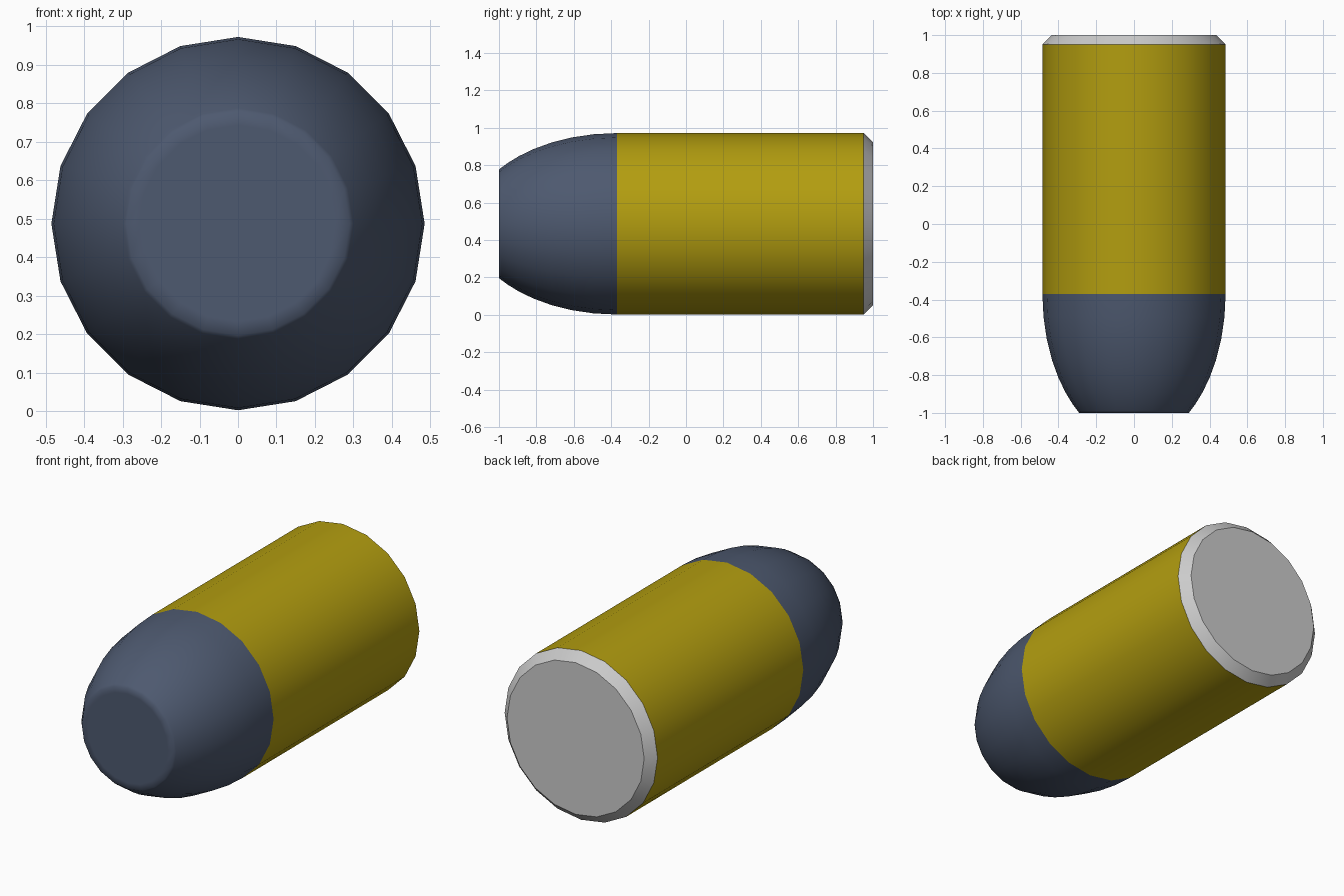
import bpy, bmesh, math

if "Cube" in bpy.data.objects:
    bpy.data.objects.remove(bpy.data.objects["Cube"])

SIDES = 20
R = 0.485
CENTRE_Z = 0.487
CASE_FRONT, CASE_BACK = -0.37, 0.95


def lathe(name, profile, colour=None, cap_front=False, cap_back=False, angle=40):
    """Spin (y, radius) points, listed front to back, around the long axis."""
    bm = bmesh.new()
    rings = []
    for y, r in profile:
        rings.append([bm.verts.new((r * math.cos(2 * math.pi * i / SIDES), y,
                                    CENTRE_Z + r * math.sin(2 * math.pi * i / SIDES)))
                      for i in range(SIDES)])
    for a, b in zip(rings, rings[1:]):
        for i in range(SIDES):
            j = (i + 1) % SIDES
            bm.faces.new((a[i], b[i], b[j], a[j]))
    if cap_front:
        bm.faces.new(rings[0])
    if cap_back:
        bm.faces.new(rings[-1][::-1])
    bmesh.ops.recalc_face_normals(bm, faces=bm.faces)
    # outward check for the open tubes
    f = max(bm.faces, key=lambda f: abs(f.normal.z))
    if f.normal.z * (f.calc_center_median().z - CENTRE_Z) < 0:
        bmesh.ops.reverse_faces(bm, faces=bm.faces)
    mesh = bpy.data.meshes.new(name)
    bm.to_mesh(mesh)
    bm.free()
    obj = bpy.data.objects.new(name, mesh)
    bpy.context.collection.objects.link(obj)
    if colour:
        mat = bpy.data.materials.new(name + "_colour")
        mat.diffuse_color = (*colour, 1)
        mat.use_nodes = True
        mat.node_tree.nodes["Principled BSDF"].inputs["Base Color"].default_value = mat.diffuse_color
        mesh.materials.append(mat)
    bpy.ops.object.select_all(action='DESELECT')
    obj.select_set(True)
    bpy.context.view_layer.objects.active = obj
    bpy.ops.object.shade_smooth_by_angle(angle=math.radians(angle))
    return obj


# Rounded nose: part of an ellipse, cut off flat at the tip
LENGTH = 0.786
nose = [(-1.0, 0.255)]
for k in range(9):
    t = 0.63 * math.sin(math.pi / 2 * (1 - k / 8))
    nose.append((CASE_FRONT - t, R * math.sqrt(1 - (t / LENGTH) ** 2)))
lathe("nose", nose, (0.075, 0.1, 0.16), cap_front=True, angle=80)

# Straight tubular casing
lathe("casing", [(CASE_FRONT, R), (CASE_BACK, R)], (0.45, 0.34, 0.005))

# Chamfered grey base
lathe("base", [(CASE_BACK, R), (1.0, 0.435)], cap_back=True, angle=30)
